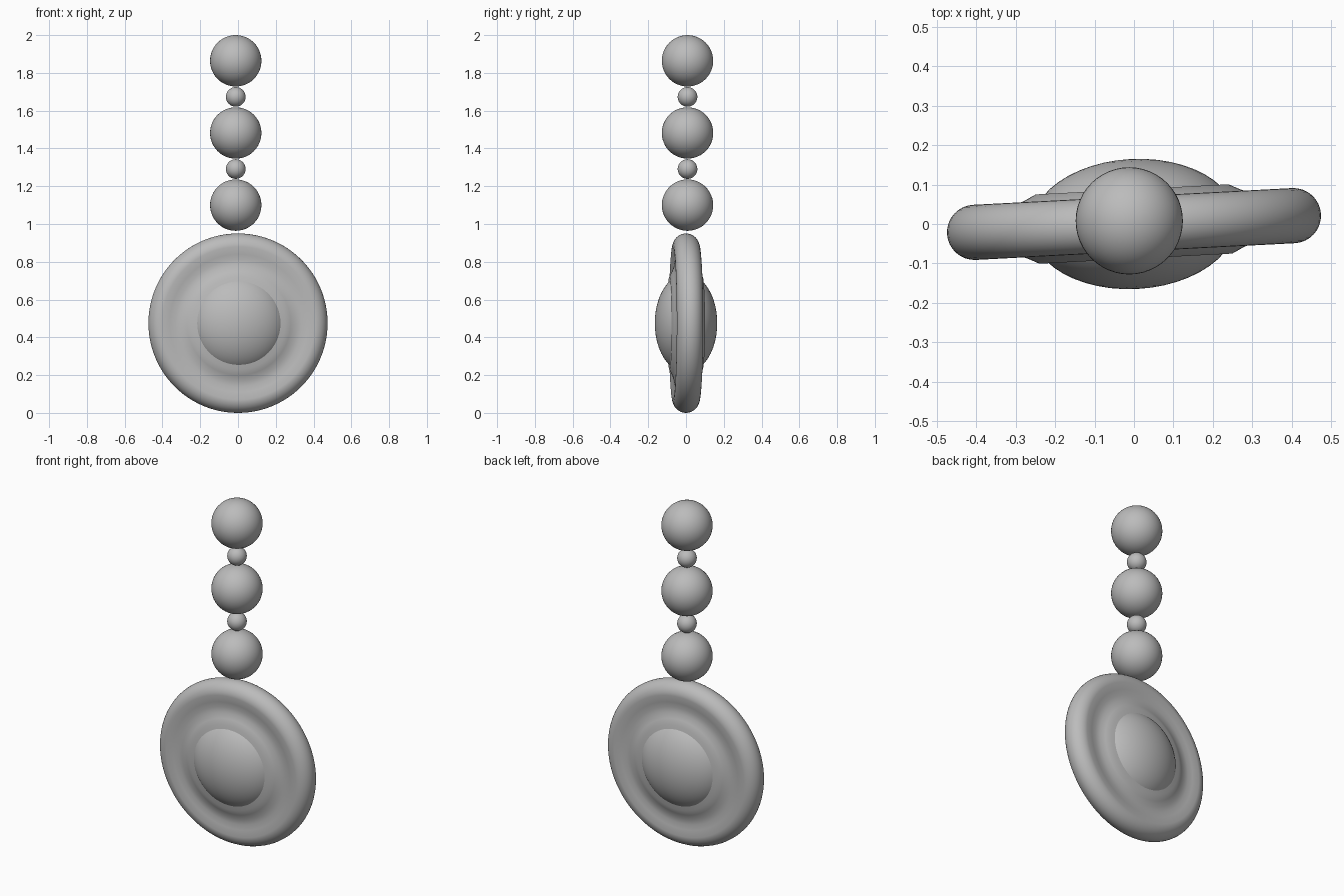
import bpy, math
from mathutils import Matrix

if "Cube" in bpy.data.objects:
    bpy.data.objects.remove(bpy.data.objects["Cube"])

# One grey material
grey = bpy.data.materials.new("plain_grey")
grey.use_nodes = True
colour = (0.5, 0.5, 0.5, 1)
grey.diffuse_color = colour
grey.node_tree.nodes["Principled BSDF"].inputs["Base Color"].default_value = colour

CENTRE_Z = 0.475
TURN = math.radians(3)


def finish(obj, name):
    obj.name = name
    obj.data.materials.append(grey)
    bpy.context.view_layer.objects.active = obj
    bpy.ops.object.select_all(action="DESELECT")
    obj.select_set(True)
    bpy.ops.object.shade_smooth_by_angle(angle=math.radians(40))


def ball(name, radius, location):
    bpy.ops.mesh.primitive_uv_sphere_add(segments=48, ring_count=24, radius=radius, location=location)
    finish(bpy.context.object, name)
    return bpy.context.object


def lathe(name, profile, segments=96):
    # Revolve (radius, depth) points about the y axis
    verts, faces = [], []
    n = len(profile)
    for s in range(segments):
        a = math.tau * s / segments
        verts += [(r * math.cos(a), d, r * math.sin(a)) for r, d in profile]
        nxt = (s + 1) % segments
        faces += [(s * n + i, s * n + i + 1, nxt * n + i + 1, nxt * n + i) for i in range(n - 1)]
    faces.append([s * n for s in range(segments)][::-1])
    faces.append([s * n + n - 1 for s in range(segments)])
    mesh = bpy.data.meshes.new(name)
    mesh.from_pydata(verts, [], faces)
    mesh.update()
    obj = bpy.data.objects.new(name, mesh)
    bpy.context.collection.objects.link(obj)
    finish(obj, name)
    return obj


# Dished disc with a raised hub and a rounded rim
RIM, TUBE = 0.405, 0.07
hub = [(0.1, 0.088), (0.245, 0.088), (0.275, 0.073), (0.305, 0.062), (0.335, 0.059), (0.365, 0.064)]
front = [(r, -d) for r, d in hub]
arc = [(RIM + TUBE * math.cos(t), TUBE * math.sin(t))
       for t in (math.pi * (i / 16 - 0.5) for i in range(17))]
back = [(r, d) for r, d in reversed(hub)]
disc = lathe("disc", front + arc + back)
disc.location.z = CENTRE_Z
disc.rotation_euler.z = TURN

# Flattened ball through the hub, bulging on both sides
boss = ball("centre_boss", 1, (0, 0, CENTRE_Z))
boss.data.transform(Matrix.Rotation(math.pi / 2, 4, "X"))
boss.scale = (0.262, 0.165, 0.262)
boss.rotation_euler.z = TURN

# Stack of alternating large and small beads
for i in range(5):
    large = i % 2 == 0
    ball(("large_bead_" if large else "small_bead_") + str(i // 2 + 1),
         0.136 if large else 0.052, (-0.012, 0.008, 1.1 + 0.191 * i))
